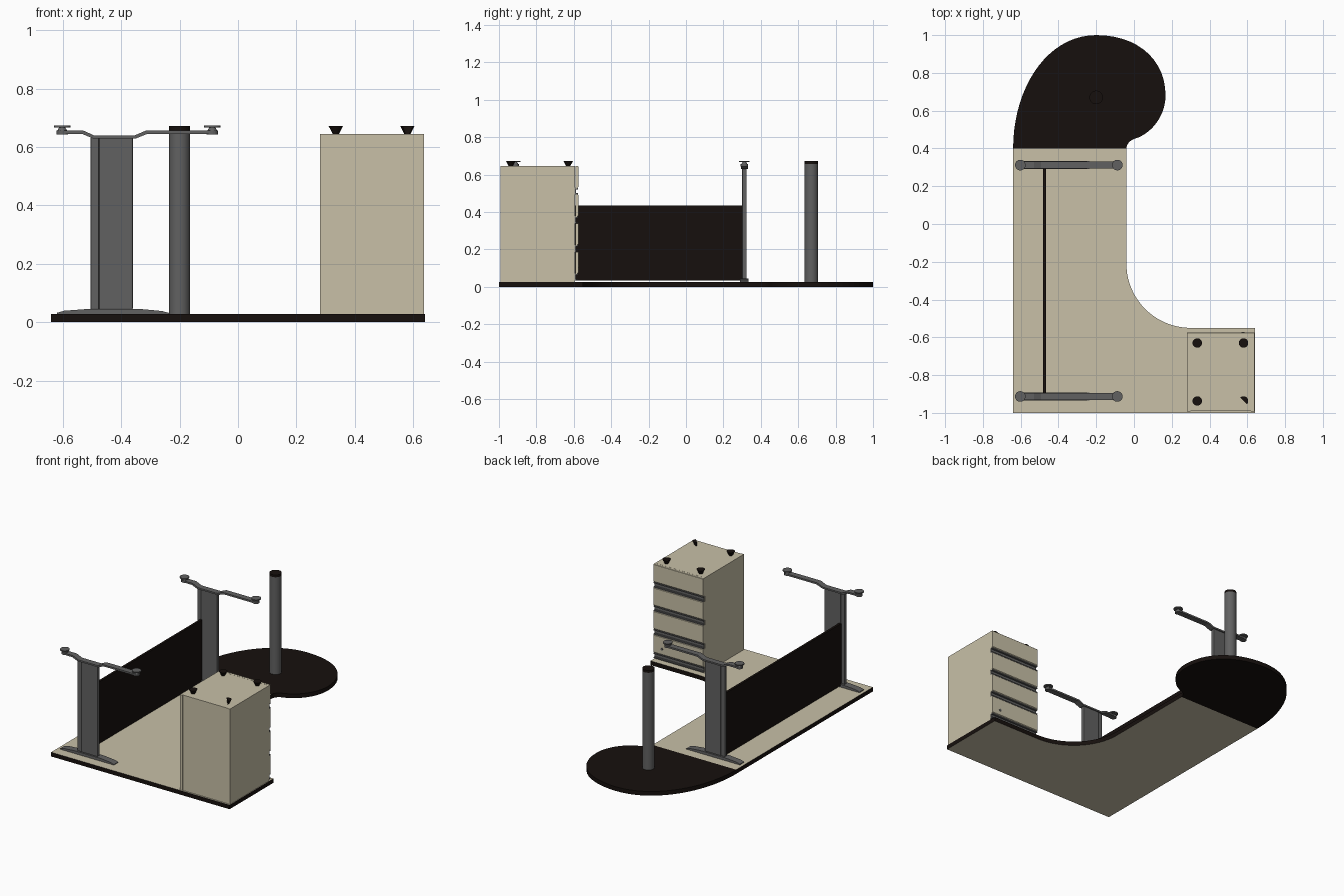
import bpy, bmesh, math
from mathutils import Vector
from mathutils.geometry import interpolate_bezier

if "Cube" in bpy.data.objects:
    bpy.data.objects.remove(bpy.data.objects["Cube"])


def mat(name, r, g, b):
    m = bpy.data.materials.new(name)
    m.diffuse_color = (r, g, b, 1)
    m.use_nodes = True
    m.node_tree.nodes["Principled BSDF"].inputs["Base Color"].default_value = m.diffuse_color
    return m


BEIGE = mat("beige", 0.58, 0.53, 0.39)
BLACK = mat("black", 0.008, 0.005, 0.004)
GREY = mat("dark grey", 0.12, 0.12, 0.12)


def finish(name, bm, *mats):
    bmesh.ops.recalc_face_normals(bm, faces=bm.faces[:])
    me = bpy.data.meshes.new(name)
    bm.to_mesh(me)
    bm.free()
    ob = bpy.data.objects.new(name, me)
    bpy.context.collection.objects.link(ob)
    for m in mats:
        me.materials.append(m)
    return ob


def prism(name, pts, axis, a, b, *mats, side_mat=0):
    """Extrude a 2D outline along an axis from a to b."""
    def p3(p, c):
        return {"x": (c, p[0], p[1]), "y": (p[0], c, p[1]), "z": (p[0], p[1], c)}[axis]
    bm = bmesh.new()
    face = bm.faces.new([bm.verts.new(p3(p, a)) for p in pts])
    ext = bmesh.ops.extrude_face_region(bm, geom=[face], use_keep_orig=True)
    top = [v for v in ext["geom"] if isinstance(v, bmesh.types.BMVert)]
    bmesh.ops.translate(bm, verts=top, vec=Vector(p3((0, 0), b - a)))
    for f in bm.faces:
        if len(f.verts) == 4 and f is not face and len({round(v.co["xyz".index(axis)], 5) for v in f.verts}) > 1:
            f.material_index = side_mat
    return finish(name, bm, *mats)


def box(name, x0, x1, y0, y1, z0, z1, m, bevel=0):
    ob = prism(name, [(x0, y0), (x1, y0), (x1, y1), (x0, y1)], "z", z0, z1, m)
    if bevel:
        md = ob.modifiers.new("bevel", "BEVEL")
        md.width, md.segments = bevel, 2
    return ob


def cone(name, x, y, z0, z1, r0, r1, m, seg=32, cut=None):
    bm = bmesh.new()
    bmesh.ops.create_cone(bm, cap_ends=True, segments=seg, radius1=r0, radius2=r1, depth=z1 - z0)
    if cut:
        res = bmesh.ops.bisect_plane(bm, geom=bm.verts[:] + bm.edges[:] + bm.faces[:],
                                     plane_co=(0, 0, 0), plane_no=cut, clear_inner=True)
        bmesh.ops.holes_fill(bm, edges=[e for e in bm.edges if e.is_boundary])
    bmesh.ops.translate(bm, verts=bm.verts[:], vec=(x, y, (z0 + z1) / 2))
    for f in bm.faces:
        f.smooth = abs(f.normal.z) < 0.9
    for e in bm.edges:
        if len(e.link_faces) == 2 and e.calc_face_angle(0) > 0.6:
            e.smooth = False
    return finish(name, bm, m)


def bez(a, b, c, d, n=14):
    return [tuple(p[:2]) for p in interpolate_bezier(*[Vector((*q, 0)) for q in (a, b, c, d)], n)]


TOP = 0.027

# Main L-shaped worktop, beige faces with black edge band
arc = [(0.30 - 0.34 * math.sin(t), -0.21 - 0.34 * math.cos(t))
       for t in [i * math.pi / 2 / 20 for i in range(21)]]
prism("main_worktop", [(-0.64, 0.40), (-0.64, -1), (0.64, -1), (0.64, -0.55)] + arc + [(-0.04, 0.40)],
      "z", 0, TOP, BEIGE, BLACK, side_mat=1)

# Rounded black meeting end
end = bez((-0.64, 0.40), (-0.64, 0.72), (-0.46, 1.0), (-0.2, 1.0), 20)
end += bez((-0.2, 1.0), (0.02, 1.0), (0.167, 0.87), (0.167, 0.68))[1:]
end += bez((0.167, 0.68), (0.167, 0.57), (0.09, 0.475), (0.0, 0.45))[1:]
end += bez((0.0, 0.45), (-0.025, 0.44), (-0.04, 0.42), (-0.04, 0.40), 8)[1:]
prism("rounded_end_worktop", end, "z", 0, TOP, BLACK)

# Round post under the meeting end
cone("round_post", -0.2, 0.67, TOP, 0.657, 0.036, 0.036, GREY, 48)
cone("post_foot_cap", -0.2, 0.67, 0.657, 0.672, 0.036, 0.036, BLACK, 48)

# Two leg frames
foot_bar = [(-0.61, 0.645), (-0.535, 0.645), (-0.497, 0.629), (-0.35, 0.629), (-0.31, 0.645), (-0.08, 0.645),
            (-0.08, 0.656), (-0.315, 0.656), (-0.355, 0.639), (-0.492, 0.639), (-0.53, 0.656), (-0.61, 0.656)]
mount_bar = [(-0.62, TOP), (-0.235, TOP), (-0.235, 0.031), (-0.26, 0.038), (-0.335, 0.045),
             (-0.515, 0.045), (-0.595, 0.039), (-0.62, 0.032)]
for tag, y in (("back", 0.312), ("front", -0.913)):
    box(tag + "_leg_column", -0.476, -0.36, y - 0.012, y + 0.012, 0.043, 0.632, GREY, 0.004)
    box(tag + "_leg_cable_cover", -0.505, -0.476, y - 0.010, y + 0.010, 0.043, 0.632, GREY, 0.004)
    prism(tag + "_leg_foot_bar", foot_bar, "y", y - 0.019, y + 0.019, GREY)
    prism(tag + "_leg_mount_bar", mount_bar, "y", y - 0.022, y + 0.022, GREY)
    for side, x in (("left", -0.602), ("right", -0.088)):
        cone(f"{tag}_{side}_bar_end", x, y, 0.643, 0.657, 0.02, 0.02, GREY)
        cone(f"{tag}_{side}_foot_stem", x, y, 0.657, 0.667, 0.016, 0.010, GREY)
        cone(f"{tag}_{side}_foot_pad", x, y, 0.667, 0.674, 0.028, 0.028, GREY)

# Modesty panel between the legs
box("modesty_panel", -0.482, -0.467, -0.901, 0.30, 0.035, 0.435, BLACK)

# Drawer cabinet carcass
X0, X1, ZT = 0.28, 0.637, 0.645
box("cabinet_left_side", X0, X0 + 0.018, -0.993, -0.593, TOP, ZT, BEIGE)
box("cabinet_right_side", X1 - 0.018, X1, -0.993, -0.593, TOP, ZT, BEIGE)
box("cabinet_core", X0 + 0.018, X1 - 0.018, -0.990, -0.593, TOP, ZT, BEIGE)

# Four drawer fronts with finger-pull rails in the gaps
for i in range(4):
    z1 = ZT - i * 0.1525
    z0 = z1 - 0.115
    prism(f"drawer_front_{i + 1}", [(-0.592, z0 - 0.004), (-0.584, z0 - 0.004), (-0.575, z0 + 0.004),
                                    (-0.575, z1 - 0.002), (-0.577, z1), (-0.592, z1)], "x", X0, X1, BEIGE)
    box(f"drawer_pull_{i + 1}", X0 + 0.001, X1 - 0.001, -0.593, -0.588, z0 - 0.0375, z0, GREY)
    for j, z in enumerate((z0 - 0.009, z0 - 0.0365)):
        box(f"drawer_pull_lip_{i + 1}_{j + 1}", X0 + 0.001, X1 - 0.001, -0.59, -0.577, z, z + 0.007, GREY)

# Lock on the drawer nearest the worktop
lock = cone("drawer_lock", 0, 0, -0.003, 0.003, 0.008, 0.008, GREY, 20)
lock.rotation_euler.x = math.pi / 2
lock.location = (0.576, -0.575, 0.11)

# Cabinet feet, one of them partly cut away
for i, (x, y) in enumerate([(0.335, -0.63), (0.58, -0.63), (0.335, -0.937), (0.58, -0.937)]):
    cone(f"cabinet_foot_{i + 1}", x, y, ZT, 0.672, 0.011, 0.025, BLACK, 24,
         cut=(1, 1, 0) if i == 3 else None)
